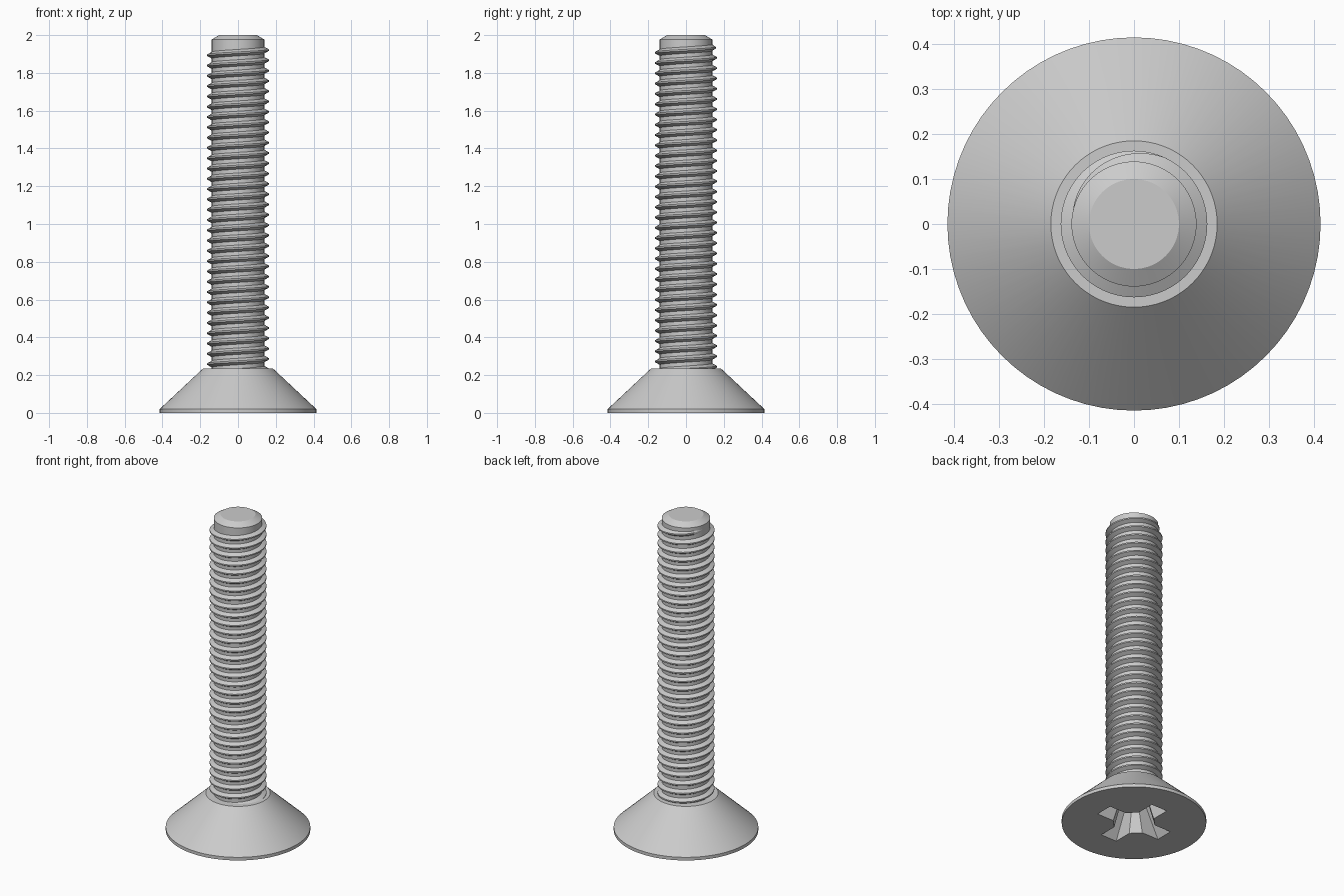
import bpy, bmesh, math
from math import cos, sin, pi, tau

cube = bpy.data.objects.get("Cube")
if cube:
    bpy.data.objects.remove(cube, do_unlink=True)

steel = bpy.data.materials.new("grey_steel")
steel.use_nodes = True
GREY = (0.6, 0.6, 0.6, 1)
steel.diffuse_color = GREY
steel.node_tree.nodes["Principled BSDF"].inputs["Base Color"].default_value = GREY

SEG = 72
ROOT, CREST, PITCH = 0.139, 0.163, 0.0545


def make(name, verts, faces, smooth=True):
    mesh = bpy.data.meshes.new(name)
    mesh.from_pydata(verts, [], faces)
    bm = bmesh.new()
    bm.from_mesh(mesh)
    bmesh.ops.recalc_face_normals(bm, faces=bm.faces)
    bm.to_mesh(mesh)
    bm.free()
    mesh.materials.append(steel)
    obj = bpy.data.objects.new(name, mesh)
    bpy.context.collection.objects.link(obj)
    if smooth:
        bpy.ops.object.select_all(action="DESELECT")
        obj.select_set(True)
        bpy.context.view_layer.objects.active = obj
        bpy.ops.object.shade_smooth_by_angle(angle=math.radians(25))
    return obj


def loft(name, rings, smooth=True):
    """Skin closed rings of equal size and cap both ends."""
    n = len(rings[0])
    verts = [p for ring in rings for p in ring]
    faces = [(r * n + i, r * n + (i + 1) % n, (r + 1) * n + (i + 1) % n, (r + 1) * n + i)
             for r in range(len(rings) - 1) for i in range(n)]
    faces += [tuple(range(n)), tuple(range(len(verts) - n, len(verts)))]
    return make(name, verts, faces, smooth)


def turned(name, profile):
    return loft(name, [[(r * cos(tau * i / SEG), r * sin(tau * i / SEG), z)
                        for i in range(SEG)] for r, z in profile])


# Countersunk head and the plain core with its chamfered tip
head = turned("countersunk_head", [(0.415, 0), (0.415, 0.02), (0.185, 0.235)])
turned("shank_core", [(ROOT, 0.215), (ROOT, 1.977), (0.1, 2.0)])

# Helical thread, fading into the core at the tip end
TOP, TOP_ANGLE = 1.948, pi
steps = int((TOP - 0.215) / PITCH * SEG)
sections = []
for i in range(steps + 1):
    a = TOP_ANGLE - tau * i / SEG
    z = TOP - PITCH * i / SEG
    grow = min(1, i / (SEG * 0.32))
    tip = ROOT - 0.003 + (CREST - ROOT + 0.003) * grow
    inner = ROOT - 0.006
    shape = [(inner, -0.0205), (tip, -0.004), (tip, 0.004), (inner, 0.0205)]
    sections.append([(r * cos(a), r * sin(a), z + dz) for r, dz in shape])
loft("screw_thread", sections)


# Tapered cross recess cut into the underside of the head
def cross(reach, half, corner, z):
    arm = [(corner, -half), (reach, -half), (reach, half), (corner, half)]
    ring = []
    for k in range(4):
        c, s = cos(k * pi / 2), sin(k * pi / 2)
        ring += [(x * c - y * s, x * s + y * c, z) for x, y in arm]
    return ring


cutter = loft("recess_cutter", [cross(0.232, 0.057, 0.112, -0.01),
                                cross(0.12, 0.038, 0.062, 0.17)], smooth=False)
cutter.hide_render = True
cutter.hide_viewport = True
cut = head.modifiers.new("cross_recess", "BOOLEAN")
cut.object = cutter
cut.operation = "DIFFERENCE"
cut.solver = "EXACT"
